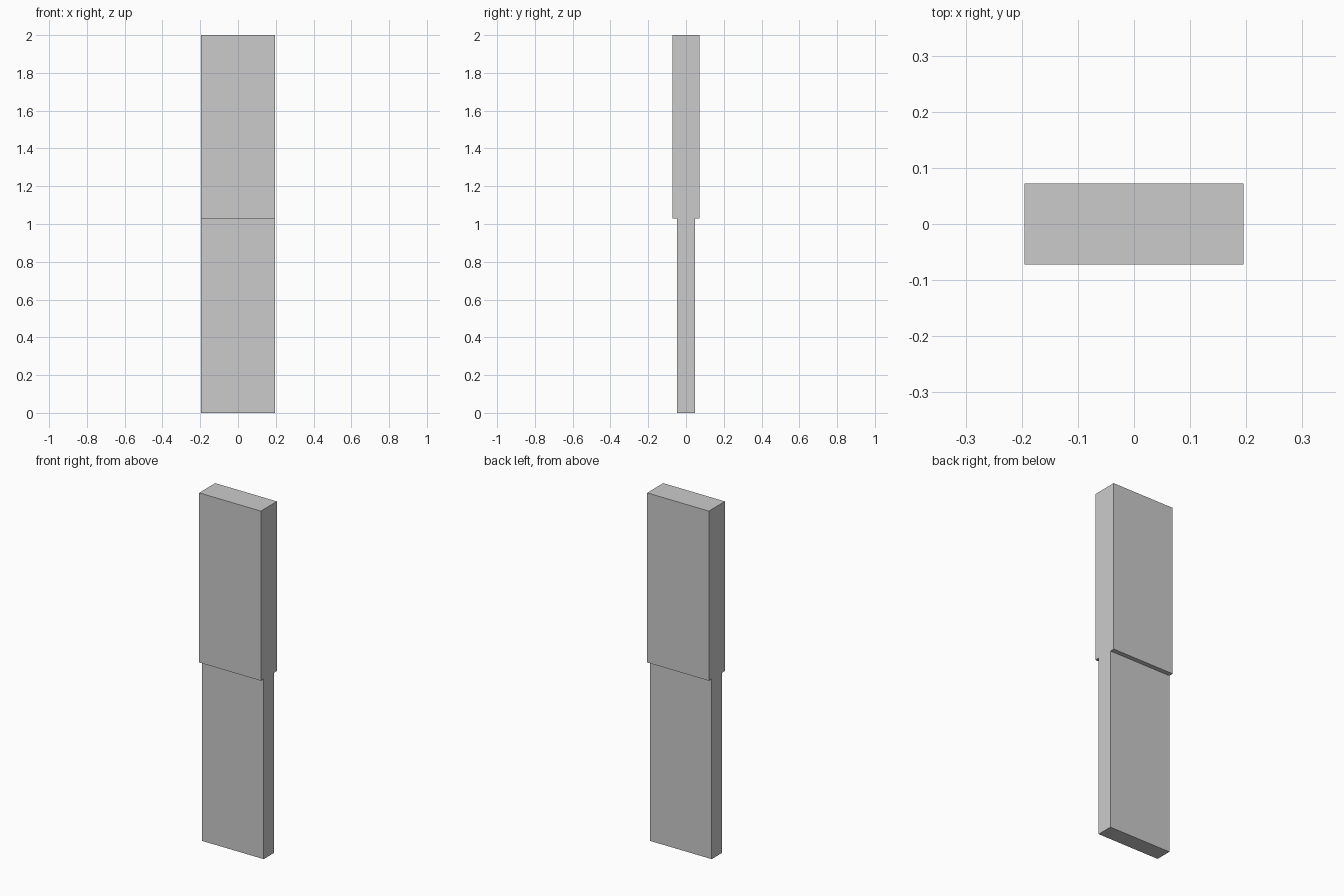
import bpy

if "Cube" in bpy.data.objects:
    bpy.data.objects.remove(bpy.data.objects["Cube"])

WIDTH = 0.39
STEP_Z = 1.03
TOP_Z = 2.0


def block(name, depth, z0, z1):
    bpy.ops.mesh.primitive_cube_add(size=1, location=(0, 0, (z0 + z1) / 2))
    ob = bpy.context.object
    ob.name = name
    ob.scale = (WIDTH, depth, z1 - z0)
    bpy.ops.object.transform_apply(location=False, rotation=False, scale=True)
    return ob


# Thin lower half
block("lower_slab", 0.093, 0.0, STEP_Z)
# Thicker upper half, overhanging front and back
block("upper_slab", 0.145, STEP_Z, TOP_Z)
